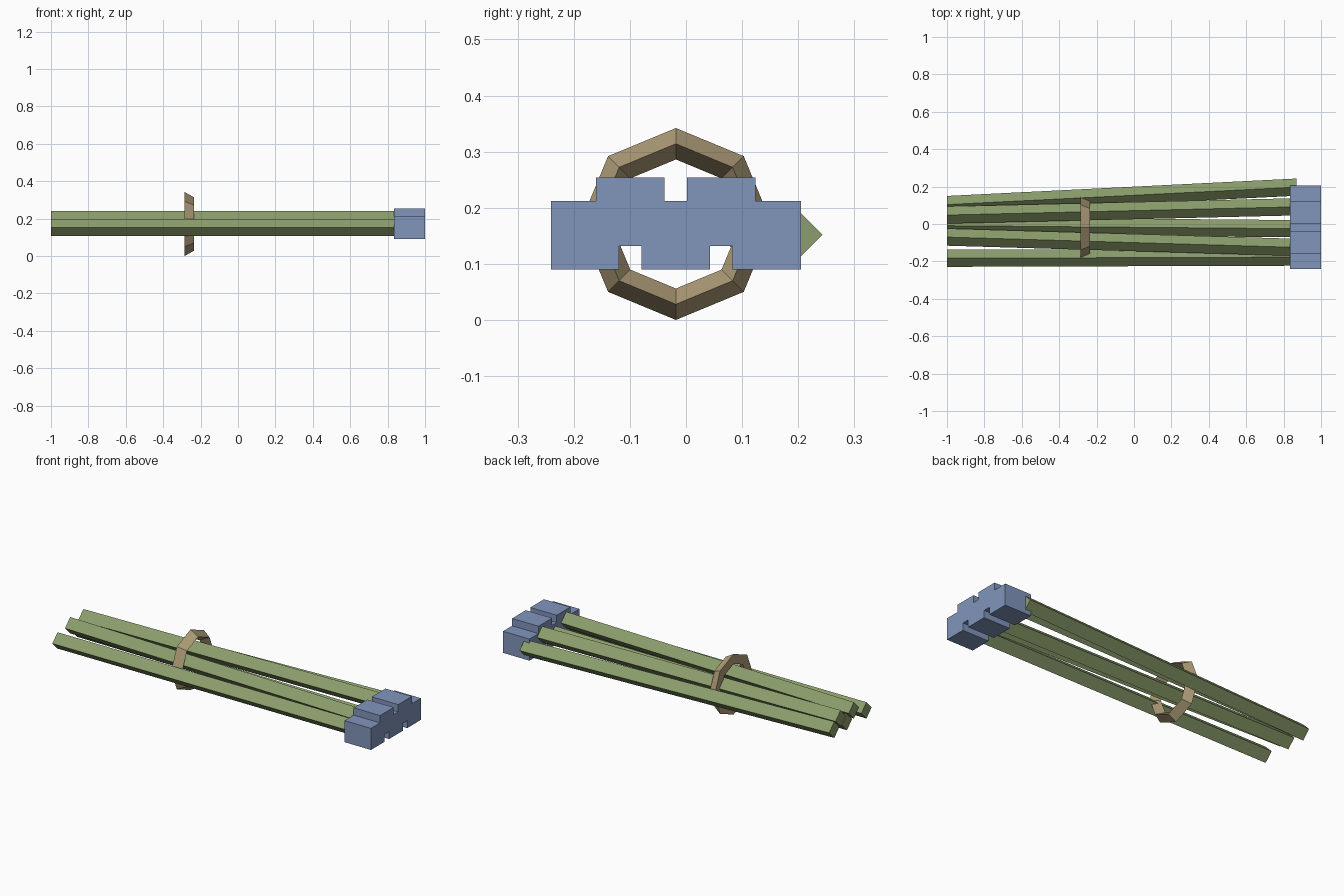
import bpy, bmesh, math

if "Cube" in bpy.data.objects:
    bpy.data.objects.remove(bpy.data.objects["Cube"])

def material(name, rgb):
    m = bpy.data.materials.new(name)
    m.diffuse_color = (*rgb, 1)
    m.use_nodes = True
    m.node_tree.nodes["Principled BSDF"].inputs["Base Color"].default_value = m.diffuse_color
    return m

green = material("stick_green", (0.26, 0.34, 0.15))
blue = material("head_blue", (0.22, 0.30, 0.50))
tan = material("band_tan", (0.43, 0.34, 0.19))

def loft(name, rings, mat, closed=False):
    """Skin a row of equal-sized vertex rings; cap the ends or close the loop."""
    bm = bmesh.new()
    vr = [[bm.verts.new(p) for p in r] for r in rings]
    n, k = len(vr), len(vr[0])
    for i in range(n if closed else n - 1):
        a, b = vr[i], vr[(i + 1) % n]
        for j in range(k):
            bm.faces.new((a[j], a[(j + 1) % k], b[(j + 1) % k], b[j]))
    if not closed:
        bm.faces.new(vr[0])
        bm.faces.new(vr[-1])
    bmesh.ops.recalc_face_normals(bm, faces=bm.faces)
    me = bpy.data.meshes.new(name)
    bm.to_mesh(me)
    bm.free()
    me.materials.append(mat)
    bpy.context.collection.objects.link(bpy.data.objects.new(name, me))

def section(x, y, z, radius, turn):
    """Four-sided cross-section in the YZ plane."""
    angles = [turn + i * math.pi / 2 for i in range(4)]
    return [(x, y + radius * math.cos(a), z + radius * math.sin(a)) for a in angles]

# Fanned sticks: y at the tail, y at the head; alternate sticks sit higher
fan = [(0.104, 0.197), (0.048, 0.092), (-0.009, -0.025), (-0.07, -0.125), (-0.183, -0.177)]
for i, (tail, head) in enumerate(fan):
    z = 0.195 if i % 2 else 0.152
    loft(f"stick_{i + 1}", [section(-1, tail, z, 0.046, 0), section(0.87, head, z, 0.046, 0)], green)

    # Square head block for each stick, evenly spaced
    y, bz = 0.144 - 0.081 * i, (0.1925 if i % 2 else 0.151)
    r = 0.061 * math.sqrt(2)
    loft(f"head_block_{i + 1}", [section(x, y, bz, r, math.pi / 4) for x in (0.835, 1.0)], blue)

# Octagonal band with a triangular section pointing toward the heads
profile = [(-0.285, 0.171), (-0.236, 0.143), (-0.285, 0.115)]
band = [[(x, -0.018 + r * math.sin(a), 0.171 + r * math.cos(a)) for x, r in profile]
        for a in (i * math.pi / 4 for i in range(8))]
loft("binding_band", band, tan, closed=True)
